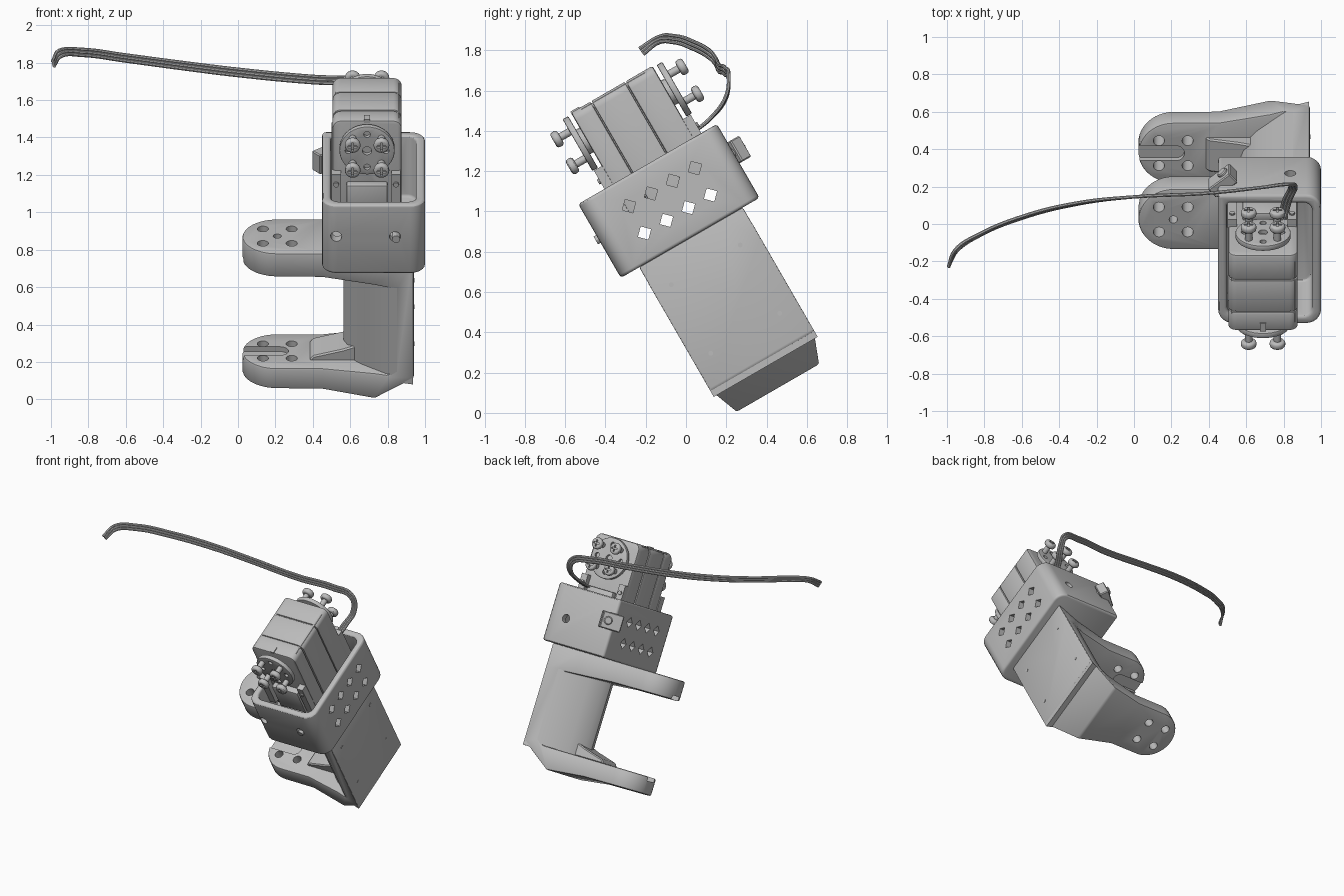
import bpy, bmesh, math
from mathutils import Matrix, Vector

cube = bpy.data.objects.get("Cube")
if cube:
    bpy.data.objects.remove(cube, do_unlink=True)

TILT = Matrix.Rotation(math.radians(30), 4, 'X')  # parts are modelled upright, then leaned back
mat = bpy.data.materials.new("plain_grey")
mat.use_nodes = True
GREY = (0.5, 0.5, 0.5, 1)
mat.diffuse_color = GREY
for node in mat.node_tree.nodes:
    if node.type == 'BSDF_PRINCIPLED':
        node.inputs["Base Color"].default_value = GREY


def add_prism(bm, pts, axis, lo, hi):
    """Extrude a 2D outline along one axis; outline uses the other two axes in order."""
    def place(p, h):
        q = list(p)
        q.insert(axis, h)
        return bm.verts.new(q)
    low, high = ([place(p, h) for p in pts] for h in (lo, hi))
    n = len(pts)
    faces = [bm.faces.new(low), bm.faces.new(high)]
    for i in range(n):
        j = (i + 1) % n
        faces.append(bm.faces.new((low[i], low[j], high[j], high[i])))
    bmesh.ops.recalc_face_normals(bm, faces=faces)


def make(name, *prisms):
    bm = bmesh.new()
    for p in prisms:
        add_prism(bm, *p)
    me = bpy.data.meshes.new(name)
    bm.to_mesh(me)
    bm.free()
    me.materials.append(mat)
    ob = bpy.data.objects.new(name, me)
    bpy.context.scene.collection.objects.link(ob)
    return ob


def bake(ob):
    dg = bpy.context.evaluated_depsgraph_get()
    me = bpy.data.meshes.new_from_object(ob.evaluated_get(dg))
    ob.modifiers.clear()
    ob.data = me


def boolean(ob, op, *prisms):
    cutter = make("cutter", *prisms)
    mod = ob.modifiers.new("cut", 'BOOLEAN')
    mod.operation, mod.object, mod.solver = op, cutter, 'EXACT'
    bake(ob)
    bpy.data.objects.remove(cutter, do_unlink=True)


def bevel(ob, width, segments=2):
    mod = ob.modifiers.new("bevel", 'BEVEL')
    mod.width, mod.segments = width, segments
    mod.limit_method, mod.angle_limit = 'ANGLE', math.radians(40)
    bake(ob)


def finish(ob, lean=True):
    if lean:
        ob.matrix_world = TILT @ ob.matrix_world
    bpy.ops.object.select_all(action='DESELECT')
    ob.select_set(True)
    bpy.context.view_layer.objects.active = ob
    bpy.ops.object.shade_smooth_by_angle(angle=math.radians(30))


def circle(u, v, r, n=20, a0=0, a1=360):
    steps = n if a1 - a0 == 360 else n + 1
    angs = [math.radians(a0 + (a1 - a0) * i / n) for i in range(steps)]
    return [(u + r * math.cos(a), v + r * math.sin(a)) for a in angs]


def rect(u0, u1, v0, v1):
    return [(u0, v0), (u1, v0), (u1, v1), (u0, v1)]


def round_rect(u0, u1, v0, v1, radii):
    corners = [(u1, v1, -1, -1), (u0, v1, 1, -1), (u0, v0, 1, 1), (u1, v0, -1, 1)]
    pts = []
    for k, ((u, v, su, sv), r) in enumerate(zip(corners, radii)):
        pts += circle(u + su * r, v + sv * r, r, 6, 90 * k, 90 * k + 90)
    return pts


# C-shaped bracket: side profile trimmed by a flared outline with rounded lugs
MID, LUG_X = 0.457, 0.21
bracket = make("arm_bracket", ([
    (0, -.09), (.45, -.095), (.73, -.122), (.94, .035), (.94, .744), (0, .744), (0, .6),
    (.45, .595), (.84, .57), (.84, .07), (.8, .035), (0, .035)], 1, 0, 1))
outline = circle(LUG_X, MID, .187, 24, 90, 270) + [
    (.45, MID - .187), (.73, MID - .24), (.94, MID - .3),
    (.94, MID + .3), (.73, MID + .24), (.45, MID + .187)]
boolean(bracket, 'INTERSECT', (outline, 2, -.5, 1))
bevel(bracket, .012)

# Lug screw holes and the open slots on the facing sides of the lugs
OFF = .077
lug_holes = [(circle(LUG_X + sx * OFF, MID + sy * OFF, .03), 2, -.3, 1)
             for sx in (-1, 1) for sy in (-1, 1)]
lug_holes.append((circle(LUG_X, MID, .022), 2, .65, 1))
boolean(bracket, 'DIFFERENCE', *lug_holes)
slot = [(-.1, MID - .045)] + circle(.225, MID, .045, 12, -90, 90) + [(-.1, MID + .045)]
boolean(bracket, 'DIFFERENCE', (slot, 2, .005, .2), (slot, 2, .5, .63))
finish(bracket)

# Thick spine of the bracket, full in the middle and thin at the edges
spine = make("arm_spine", ([
    (.935, MID - .298), (.82, MID - .265), (.66, MID - .14), (.585, MID - .06), (.565, MID),
    (.585, MID + .06), (.66, MID + .14), (.82, MID + .265), (.935, MID + .298)], 2, .0, .65))
finish(spine)
gusset = make("lower_gusset", ([(.38, .03), (.7, .03), (.7, .15), (.56, .1), (.4, .06)],
                               1, MID - .1, MID + .1))
bevel(gusset, .008, 1)
finish(gusset)
for b in (.255, .65):
    for c in (.195, .587):
        finish(make("arm_pin", (circle(b, c, .012, 12), 0, .92, .943)))

# Open housing with rounded walls, ventilation diamonds and screw holes
housing = make("housing", (round_rect(.45, 1, .055, .85, (.08, .02, .08, .08)), 2, .742, 1.165))
boolean(housing, 'DIFFERENCE',
        (round_rect(.497, .952, .105, .8, (.05, .02, .05, .05)), 2, .79, 1.3))
bevel(housing, .016, 3)
vents = [(circle(.268 + .126 * i, c, .038, 4), 0, .3, 1.2) for i in range(4) for c in (.876, 1.03)]
boolean(housing, 'DIFFERENCE', *vents)
boolean(housing, 'DIFFERENCE', (circle(.525, .973, .03), 1, 0, .2),
        (circle(.84, .973, .03), 1, 0, .2), (circle(.835, .93, .03), 1, .7, 1))
finish(housing)
finish(make("housing_screw", (circle(.845, .965, .022, 12), 1, .04, .12)))

# Angled clip on the rear corner of the housing
clip = make("corner_clip", (rect(-.075, .075, -.035, .035), 2, -.06, .06),
            (circle(.03, 0, .03, 14), 1, -.06, .05))
clip.matrix_world = Matrix.Translation((.475, .845, 1.0)) @ Matrix.Rotation(math.radians(40), 4, 'Z')
bevel(clip, .006, 1)
finish(clip)

# Servo case in three sections with a thin seam between them
AXIS_X, AXIS_C = .69, 1.42
case_parts = (("servo_front_case", .25, .363), ("servo_middle_case", .368, .557),
              ("servo_rear_case", .562, .717))
for name, b0, b1 in case_parts:
    part = make(name, (round_rect(.505, .875, .93, 1.575, (.045,) * 4), 1, b0, b1))
    bevel(part, .005 if "middle" in name else .012)
    finish(part)
finish(make("servo_core", (rect(.52, .86, .95, 1.565), 1, .3, .67)))
finish(make("servo_notch_tab", (rect(.675, .705, 1.55, 1.582), 1, .25, .3)))
for name, b0, b1 in (("front", .205, .26), ("rear", .71, .76)):
    ledge = make(name + "_ledge", (rect(.58, .8, .98, 1.2), 1, b0, b1))
    bevel(ledge, .01)
    finish(ledge)
    for x in (.525, .845):
        finish(make(name + "_mount", (rect(x - .025, x + .025, 1.0, 1.27), 1, b0, b1),
                    (circle(x, 1.21, .015, 10), 1, b0 - .01, b1 + .01)))

# Horn discs on both ends, each held by four cross-head screws
for name, face, s in (("front", .25, -1), ("rear", .717, 1)):
    def at(d):
        return face + s * d
    horn = make(name + "_horn", (circle(AXIS_X, AXIS_C, .148, 36), 1, at(.02), at(.052)))
    bevel(horn, .006)
    small = [(circle(AXIS_X + .1 * math.sin(a), AXIS_C + .1 * math.cos(a), .018, 12), 1, at(.03), at(.1))
             for a in (0, math.pi / 2, math.pi, -math.pi / 2)]
    boolean(horn, 'DIFFERENCE', (circle(AXIS_X, AXIS_C, .025), 1, at(.03), at(.1)), *small)
    finish(horn)
    finish(make(name + "_hub", (circle(AXIS_X, AXIS_C, .07), 1, at(-.02), at(.03))))
    for sx in (-1, 1):
        for sc in (-1, 1):
            x, c = AXIS_X + sx * OFF, AXIS_C + sc * OFF
            head = make(name + "_screw_head", (circle(x, c, .042), 1, at(.105), at(.145)))
            bevel(head, .015, 3)
            boolean(head, 'DIFFERENCE', (rect(x - .024, x + .024, c - .005, c + .005), 1, at(.132), at(.2)))
            boolean(head, 'DIFFERENCE', (rect(x - .005, x + .005, c - .024, c + .024), 1, at(.132), at(.2)))
            finish(head)
            finish(make(name + "_screw_shaft", (circle(x, c, .02, 14), 1, at(.03), at(.11))))

# Flat three-wire cable that turns from the servo and sweeps sideways
route = [((.79, .02, 1.38), (1, 0, 0)), ((.82, .13, 1.47), (1, -.1, 0)),
         ((.85, .2, 1.57), (.9, 0, .4)), ((.82, .212, 1.66), (.5, 0, .9)),
         ((.68, .195, 1.695), (0, 0, 1)), ((.4, .165, 1.71), (0, 0, 1)),
         ((0, .145, 1.748), (0, 0, 1)), ((-.3, .11, 1.785), (0, .2, 1)),
         ((-.6, .035, 1.825), (0, .3, 1)), ((-.83, -.06, 1.855), (0, .3, 1)),
         ((-.95, -.14, 1.85), (-.3, .2, 1)), ((-.988, -.22, 1.795), (-.2, -.5, .7))]
for k, name in ((-1, "cable_wire_lower"), (0, "cable_wire_middle"), (1, "cable_wire_upper")):
    cu = bpy.data.curves.new(name, 'CURVE')
    cu.dimensions = '3D'
    cu.bevel_depth, cu.bevel_resolution, cu.resolution_u = .0095, 2, 8
    cu.use_fill_caps = True
    sp = cu.splines.new('BEZIER')
    sp.bezier_points.add(len(route) - 1)
    for bp, (pos, across) in zip(sp.bezier_points, route):
        bp.co = Vector(pos) + Vector(across).normalized() * .017 * k
        bp.handle_left_type = bp.handle_right_type = 'AUTO'
    cu.materials.append(mat)
    temp = bpy.data.objects.new(name + "_path", cu)
    bpy.context.scene.collection.objects.link(temp)
    mesh = bpy.data.meshes.new_from_object(temp.evaluated_get(bpy.context.evaluated_depsgraph_get()))
    bpy.data.objects.remove(temp, do_unlink=True)
    wire = bpy.data.objects.new(name, mesh)
    bpy.context.scene.collection.objects.link(wire)
    finish(wire, False)
